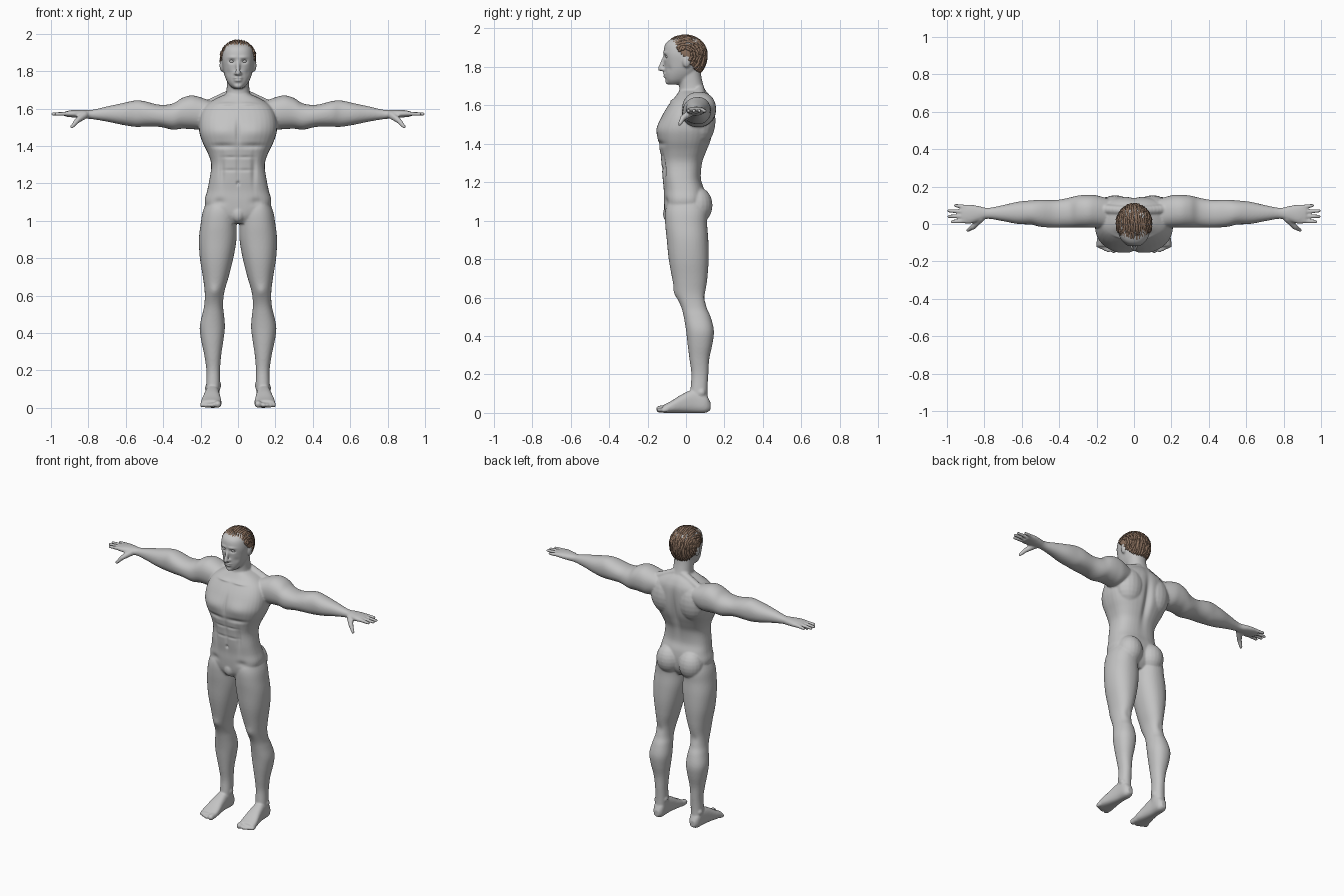
import bpy, bmesh, math, random
from mathutils import Matrix, Vector

random.seed(4)
default_cube = bpy.data.objects.get("Cube")
if default_cube:
    bpy.data.objects.remove(default_cube)


def make_material(name, colour):
    material = bpy.data.materials.new(name)
    material.use_nodes = True
    material.diffuse_color = (*colour, 1)
    shader = next(n for n in material.node_tree.nodes if n.type == "BSDF_PRINCIPLED")
    shader.inputs["Base Color"].default_value = (*colour, 1)
    return material


skin = make_material("grey_skin", (.55, .55, .55))
brown = make_material("brown_hair", (.25, .16, .11))


def add_object(name, data, material):
    obj = bpy.data.objects.new(name, data)
    bpy.context.collection.objects.link(obj)
    data.materials.append(material)
    return obj


def bake(obj):
    """Replace an object by its evaluated, smooth shaded mesh."""
    bpy.context.view_layer.update()
    graph = bpy.context.evaluated_depsgraph_get()
    mesh = bpy.data.meshes.new_from_object(obj.evaluated_get(graph))
    name, material = obj.name, obj.data.materials[0]
    bpy.data.objects.remove(obj)
    mesh.materials.clear()
    mesh.shade_smooth()
    return add_object(name, mesh, material)


def spline(rows, steps=4):
    """Catmull-Rom interpolation of every column of a section table."""
    result = []
    for i in range(len(rows) - 1):
        a, b, c, d = (rows[max(0, min(len(rows) - 1, i + k))] for k in (-1, 0, 1, 2))
        for s in range(steps):
            t = s / steps
            result.append([q + t * (r - p + t * (2*p - 5*q + 4*r - u + t * (3*q - p - 3*r + u))) / 2
                           for p, q, r, u in zip(a, b, c, d)])
    return result + [list(rows[-1])]


def loft(bm, axis, rows, power=2.2, sides=36):
    """Skin rounded sections given as (position, min u, max u, min v, max v)."""
    others = [k for k in range(3) if k != axis]
    rings = []
    for pos, *extent in spline(rows):
        ring = []
        for i in range(sides):
            angle = math.tau * i / sides
            co = [pos] * 3
            for k, wave, low, high in zip(others, (math.cos(angle), math.sin(angle)),
                                          extent[::2], extent[1::2]):
                bulge = math.copysign(abs(wave) ** (2 / power), wave)
                co[k] = (low + high) / 2 + bulge * (high - low) / 2
            ring.append(bm.verts.new(co))
        rings.append(ring)
    for lower, upper in zip(rings, rings[1:]):
        for i in range(sides):
            j = (i + 1) % sides
            bm.faces.new((lower[i], lower[j], upper[j], upper[i]))
    bm.faces.new(rings[0][::-1])
    bm.faces.new(rings[-1])


def centred(rows):
    return [(z, -half, half, front, back) for z, half, front, back in rows]


def blob(bm, centre, radii):
    bmesh.ops.create_uvsphere(bm, u_segments=20, v_segments=12, radius=1,
                              matrix=Matrix.Translation(centre) @ Matrix.Diagonal((*radii, 1)))


def digit(bm, start, end, r_start, r_end, count=9):
    """Tapered round rod made of overlapping balls."""
    for i in range(count):
        t = i / (count - 1)
        r = r_start + (r_end - r_start) * t
        blob(bm, Vector(start).lerp(Vector(end), t), (r, r, r))


# One side of the body, mirrored below
bm = bmesh.new()

# Leg
loft(bm, 2, [(1.12, .03, .16, -.09, .09), (1.05, .01, .188, -.108, .11), (.98, .008, .2, -.108, .11),
             (.9, .008, .209, -.1, .116), (.8, .025, .204, -.09, .118), (.7, .05, .188, -.072, .111),
             (.62, .073, .178, -.054, .101), (.55, .08, .18, -.025, .107), (.5, .075, .191, -.012, .128),
             (.43, .07, .205, 0, .145), (.36, .078, .197, .008, .138), (.28, .09, .18, .018, .121),
             (.2, .096, .169, .028, .116), (.12, .096, .17, .023, .112), (.05, .1, .17, .02, .115)])
# Foot and toes
loft(bm, 1, [(.127, .118, .153, .015, .055), (.1, .1, .17, 0, .1), (.04, .1, .175, 0, .12),
             (-.02, .095, .185, 0, .097), (-.08, .088, .198, 0, .06), (-.12, .092, .198, 0, .04)], 2.6)
digit(bm, (.108, -.1, .022), (.108, -.137, .019), .02, .019)
for i in range(4):
    digit(bm, (.137 + i * .017, -.1, .018), (.138 + i * .018, -.14 + i * .008, .014), .014, .012)
# Ankle bones and buttock
blob(bm, (.103, .07, .12), (.014, .02, .02))
blob(bm, (.163, .08, .105), (.014, .02, .02))
blob(bm, (.083, .06, 1.08), (.082, .078, .095))
# Arm
loft(bm, 0, [(.12, -.02, .13, 1.52, 1.63), (.2, -.02, .153, 1.49, 1.66), (.25, -.02, .156, 1.49, 1.67),
             (.3, -.018, .152, 1.492, 1.656), (.35, -.02, .14, 1.487, 1.626), (.42, -.02, .128, 1.502, 1.62),
             (.5, -.015, .13, 1.503, 1.639), (.55, -.003, .126, 1.502, 1.643), (.62, 0, .119, 1.513, 1.628),
             (.7, .015, .101, 1.53, 1.611), (.78, .028, .086, 1.543, 1.593), (.83, .015, .096, 1.547, 1.593),
             (.88, .001, .104, 1.552, 1.592), (.92, .005, .101, 1.556, 1.586)])
# Fingers and thumb
for i, tip in enumerate((.972, .99, .99, .955)):
    digit(bm, (.9, .016 + i * .025, 1.573), (tip, .012 + i * .029, 1.57), .0125, .0095, 14)
digit(bm, (.82, .03, 1.565), (.86, -.015, 1.535), .021, .015)
digit(bm, (.86, -.015, 1.535), (.888, -.033, 1.502), .015, .01)
# Trapezius, shoulder blade, ear
digit(bm, (.03, .07, 1.68), (.17, .08, 1.615), .027, .027)
blob(bm, (.1, .07, 1.52), (.1, .084, .13))
blob(bm, (.086, .003, 1.83), (.013, .022, .034))

mirrored = bmesh.ops.duplicate(bm, geom=bm.verts[:] + bm.edges[:] + bm.faces[:])["geom"]
for vert in mirrored:
    if isinstance(vert, bmesh.types.BMVert):
        vert.co.x *= -1

# Torso
loft(bm, 2, centred([(.985, .07, -.085, .06), (1.03, .15, -.108, .09), (1.1, .178, -.115, .1),
                     (1.16, .165, -.116, .095), (1.22, .153, -.122, .078), (1.3, .143, -.128, .085),
                     (1.36, .161, -.136, .107), (1.42, .19, -.147, .13), (1.48, .208, -.147, .142),
                     (1.55, .205, -.122, .146), (1.61, .18, -.085, .142), (1.65, .125, -.052, .125),
                     (1.675, .07, -.035, .105)]), 2.6)
blob(bm, (0, -.088, 1.035), (.036, .032, .045))
# Neck and head
loft(bm, 2, centred([(1.6, .085, -.05, .125), (1.66, .067, -.037, .108), (1.7, .061, -.035, .092),
                     (1.75, .06, -.04, .08), (1.8, .06, -.04, .075)]))
loft(bm, 2, centred([(1.707, .026, -.088, -.03), (1.73, .05, -.104, .02), (1.77, .07, -.109, .06),
                     (1.82, .082, -.112, .085), (1.87, .087, -.117, .093), (1.92, .078, -.107, .086),
                     (1.948, .052, -.07, .06), (1.958, .02, -.03, .03)]), 2.3)
# Nose, lips and chin
digit(bm, (0, -.112, 1.85), (0, -.134, 1.79), .009, .013)
for x in (-.012, .012):
    blob(bm, (x, -.12, 1.787), (.01, .013, .009))
blob(bm, (0, -.108, 1.763), (.026, .014, .007))
blob(bm, (0, -.105, 1.75), (.022, .014, .008))
blob(bm, (0, -.092, 1.722), (.024, .016, .015))

bmesh.ops.recalc_face_normals(bm, faces=bm.faces)
body_mesh = bpy.data.meshes.new("body")
bm.to_mesh(body_mesh)
bm.free()

# Fuse the parts into one skin
body = add_object("body", body_mesh, skin)
remesh = body.modifiers.new("fuse", "REMESH")
remesh.mode = "VOXEL"
remesh.voxel_size = .0055
relax = body.modifiers.new("relax", "SMOOTH")
relax.factor = .5
relax.iterations = 7
body = bake(body)

# Soft sculpting strokes, same on both sides: centre, reach, depth along y
strokes = [
    ((.09, -.14, 1.48), (.07, .06, .045), -.01),      # chest muscle
    ((0, -.15, 1.48), (.012, .05, .07), .009),        # breastbone
    ((.08, -.14, 1.4), (.07, .05, .014), .009),       # chest crease
    ((0, -.13, 1.29), (.01, .04, .09), .006),         # belly midline
    ((.085, -.115, 1.27), (.014, .05, .08), .009),    # belly sides
    ((.04, -.13, 1.34), (.04, .04, .008), .004),      # belly folds
    ((.04, -.13, 1.27), (.04, .04, .008), .004),
    ((0, -.12, 1.2), (.008, .04, .01), .009),         # navel
    ((.1, -.11, 1.1), (.03, .05, .02), .008),         # groin
    ((.06, -.075, 1.625), (.05, .03, .008), -.008),   # collar bone
    ((0, .14, 1.42), (.022, .06, .15), -.022),        # spine
    ((.125, -.052, .625), (.025, .04, .03), -.007),   # kneecap
    ((.13, .1, .6), (.025, .04, .03), -.006),         # knee hollow
    ((.033, -.112, 1.852), (.016, .03, .01), .013),   # eye socket
    ((.032, -.115, 1.874), (.024, .03, .007), -.005), # brow
    ((.055, -.1, 1.79), (.016, .03, .018), .005),     # cheek hollow
    ((0, -.118, 1.757), (.022, .03, .003), .004),     # mouth
]
for vert in body.data.vertices:
    co = vert.co.copy()
    for centre, reach, depth in strokes:
        distance = sum(((p - c) / r) ** 2 for p, c, r in zip((abs(co.x), co.y, co.z), centre, reach))
        if distance < 6:
            vert.co.y += depth * math.exp(-distance)

# Eyes
for side, name in ((1, "left_eye"), (-1, "right_eye")):
    bm = bmesh.new()
    blob(bm, (side * .033, -.093, 1.852), (.015, .014, .009))
    mesh = bpy.data.meshes.new(name)
    bm.to_mesh(mesh)
    bm.free()
    mesh.shade_smooth()
    add_object(name, mesh, skin)


# Hair follows a rounded scalp that reaches lower than it rises
def scalp(sweep, side, lift=0.0):
    up = math.cos(side) * math.sin(sweep)
    return Vector(((.094 + lift) * math.sin(side),
                   -.004 - (.11 + lift) * math.cos(side) * math.cos(sweep),
                   1.864 + (.098 + lift if up > 0 else .135) * up))


def below_hairline(co):
    return co.z < 1.9 - 1.1 * max(0, min(co.y, .06) + .06)


bm = bmesh.new()
bmesh.ops.create_uvsphere(bm, u_segments=64, v_segments=40, radius=1)
for vert in bm.verts:
    x, y, z = vert.co
    vert.co = scalp(math.atan2(z, -y), math.asin(max(-1, min(1, x))))
bmesh.ops.delete(bm, geom=[v for v in bm.verts if below_hairline(v.co)], context="VERTS")
cap_mesh = bpy.data.meshes.new("hair_cap")
bm.to_mesh(cap_mesh)
bm.free()
hair_cap = add_object("hair_cap", cap_mesh, brown)
hair_cap.modifiers.new("thickness", "SOLIDIFY").thickness = .012
bake(hair_cap)

# Combed back locks with lifted tips
curve = bpy.data.curves.new("hair_locks", "CURVE")
curve.dimensions = "3D"
curve.bevel_depth = .008
curve.bevel_resolution = 1
curve.use_fill_caps = True
for row in range(-9, 10):
    for start in range(15, 200, 30):
        side = math.radians(row * 8 + random.uniform(-3, 3))
        begin = start + random.uniform(-10, 10)
        points = [scalp(math.radians(begin + k * 8), side + k * random.uniform(-.01, .01),
                        -.003 + k * .0008) for k in range(8)]
        points = [p for p in points if not below_hairline(p)]
        if len(points) < 3:
            continue
        lock = curve.splines.new("POLY")
        lock.points.add(len(points) - 1)
        for k, (point, co) in enumerate(zip(lock.points, points)):
            point.co = (*co, 1)
            point.radius = .25 + .75 * math.sin(math.pi * (k + .5) / len(points))
bake(add_object("hair_locks", curve, brown))
